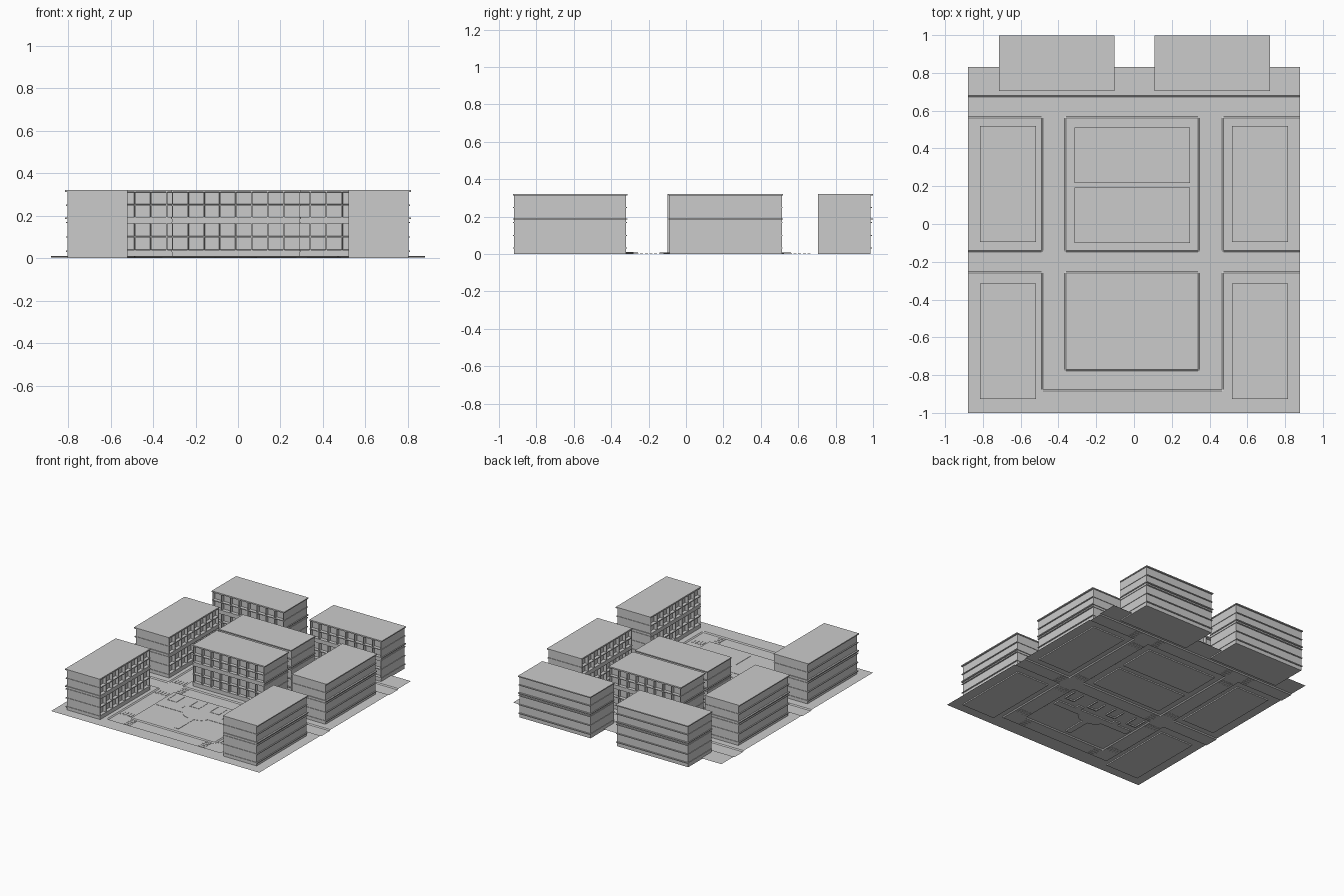
import bpy, bmesh
from math import pi, cos, sin

if "Cube" in bpy.data.objects:
    bpy.data.objects.remove(bpy.data.objects["Cube"])


def new_mesh(name, bm):
    me = bpy.data.meshes.new(name)
    bm.to_mesh(me)
    bm.free()
    return me


def place(name, me, loc=(0, 0, 0), rot=0):
    ob = bpy.data.objects.new(name, me)
    ob.location, ob.rotation_euler = loc, (0, 0, rot)
    bpy.context.collection.objects.link(ob)
    return ob


def add_box(bm, x0, x1, y0, y1, z0, z1):
    r = bmesh.ops.create_cube(bm, size=1)
    for v in r["verts"]:
        v.co = ((x0 + x1) / 2 + v.co.x * (x1 - x0),
                (y0 + y1) / 2 + v.co.y * (y1 - y0),
                (z0 + z1) / 2 + v.co.z * (z1 - z0))


# Apartment block: ledged walls on three sides, balcony grid on the front
def block_mesh():
    bm = bmesh.new()
    w, d, h = 0.3, 0.282, 0.32
    profile = [(0, 0)]
    for z0, z1, o in [(.029, .036, .004), (.096, .102, .004), (.165, .171, .004),
                      (.184, .191, .006), (.246, .252, .004), (.312, h, .006)]:
        profile += [(z0, 0), (z0, o), (z1, o), (z1, 0)]
    rings = []
    for z, o in profile:
        pts = [(w, 0), (w + o, 0), (w + o, d + 2 * o), (-w - o, d + 2 * o), (-w - o, 0), (-w, 0)]
        rings.append([bm.verts.new((x, y, z)) for x, y in pts])
    for a, b in zip(rings, rings[1:]):
        for i in range(5):
            bm.faces.new((a[i], a[i + 1], b[i + 1], b[i]))
    bm.faces.new(rings[-1])
    bm.faces.new(rings[0][::-1])
    # Balcony grid
    rows = [0, .036, .10, .166, .19, .25, .313, h]
    n = 8
    grid = [[bm.verts.new((-w + 2 * w * i / n, 0, z)) for i in range(n + 1)] for z in rows]
    cells = []
    for j in range(len(rows) - 1):
        for i in range(n):
            f = bm.faces.new((grid[j][i], grid[j][i + 1], grid[j + 1][i + 1], grid[j + 1][i]))
            if j in (1, 2, 4, 5):
                cells.append(f)
    bm.normal_update()
    bmesh.ops.inset_individual(bm, faces=cells, thickness=0.004)
    bmesh.ops.inset_individual(bm, faces=cells, thickness=0.001, depth=-0.025)
    bmesh.ops.remove_doubles(bm, verts=bm.verts, dist=1e-5)
    return new_mesh("apartment_block", bm)


block = block_mesh()
for name, x, y, rot in [
        ("block_back_left", -.41, .705, 0), ("block_back_right", .415, .705, 0),
        ("block_centre_front", -.01, -.10, 0), ("block_centre_back", -.01, .512, pi),
        ("block_left_back", -.52, .212, pi / 2), ("block_left_front", -.52, -.62, pi / 2),
        ("block_right_back", .52, .212, -pi / 2), ("block_right_front", .52, -.62, -pi / 2)]:
    place(name, block, (x, y, 0), rot)

# Ground sheet with sunken roads
HIGH, LOW = 0.009, 0.002


def breaks(lo, hi, roads):
    out = [(lo, False)]
    for a, b in roads:
        out += [(a, False), (a + .008, True), (b - .008, True), (b, False)]
    return out + [(hi, False)]


xs = breaks(-.88, .88, [(-.49, -.36), (.34, .475)])
ys = breaks(-1, .83, [(-.885, -.77), (-.26, -.14), (.56, .68)])
bm = bmesh.new()
verts = []
for y, ry in ys:
    row = []
    for x, rx in xs:
        across = ry and (y > -.5 or -.485 < x < .47)     # front road only joins the two avenues
        along = rx and -.885 < y < .675
        row.append(bm.verts.new((x, y, LOW if across or along else HIGH)))
    verts.append(row)
for a, b in zip(verts, verts[1:]):
    for i in range(len(xs) - 1):
        bm.faces.new((a[i], a[i + 1], b[i + 1], b[i]))
place("ground", new_mesh("ground", bm))

# Crosswalk stripes
bm = bmesh.new()
walks = [(x, .62, False) for x in (-.52, -.33, .30, .51)]
walks += [(-.33, -.2, False), (.51, -.2, False), (-.33, -.825, False), (.30, -.825, False)]
walks += [(x, y, True) for x in (-.425, .403) for y in (.50, -.095, -.305, -.725)]
for x, y, along_x in walks:
    for k in range(4):
        s = (k - 1.5) * .025
        cx, cy, hx, hy = (x + s, y, .008, .025) if along_x else (x, y + s, .025, .008)
        add_box(bm, cx - hx, cx + hx, cy - hy, cy + hy, 0, .004)
place("crosswalks", new_mesh("crosswalks", bm))

# Parking bay kerbs
bm = bmesh.new()
for x0, x1 in [(-.335, -.25), (-.145, -.06), (.025, .11), (.23, .315)]:
    add_box(bm, x0, x0 + .008, -.38, -.28, 0, .011)
    add_box(bm, x1 - .008, x1, -.38, -.28, 0, .011)
    add_box(bm, x0, x1, -.386, -.376, 0, .011)
place("parking_kerbs", new_mesh("parking_kerbs", bm))

# Square footpath: bar, half-round bulge and stem in one outline
arc = [(-.01 + .1 * cos(a), -.497 - .055 * sin(a)) for a in [pi * k / 12 for k in range(13)]]
stem_r, stem_l = (.012, -.735), (-.032, -.735)
outline = [(-.34, -.44), (-.34, -.497)]
outline += arc[:6:-1] + [(-.032, -.552), stem_l, stem_r, (.012, -.552)] + arc[5::-1]
outline += [(.32, -.497), (.32, -.44), (.17, -.44), (.17, -.405), (.12, -.405), (.12, -.44),
            (-.165, -.44), (-.165, -.405), (-.215, -.405), (-.215, -.44)]
bm = bmesh.new()
face = bm.faces.new([bm.verts.new((x, y, 0)) for x, y in outline])
ext = bmesh.ops.extrude_face_region(bm, geom=[face], use_keep_orig=True)
for v in [e for e in ext["geom"] if isinstance(e, bmesh.types.BMVert)]:
    v.co.z = .011
bmesh.ops.recalc_face_normals(bm, faces=bm.faces)
place("footpath", new_mesh("footpath", bm))
